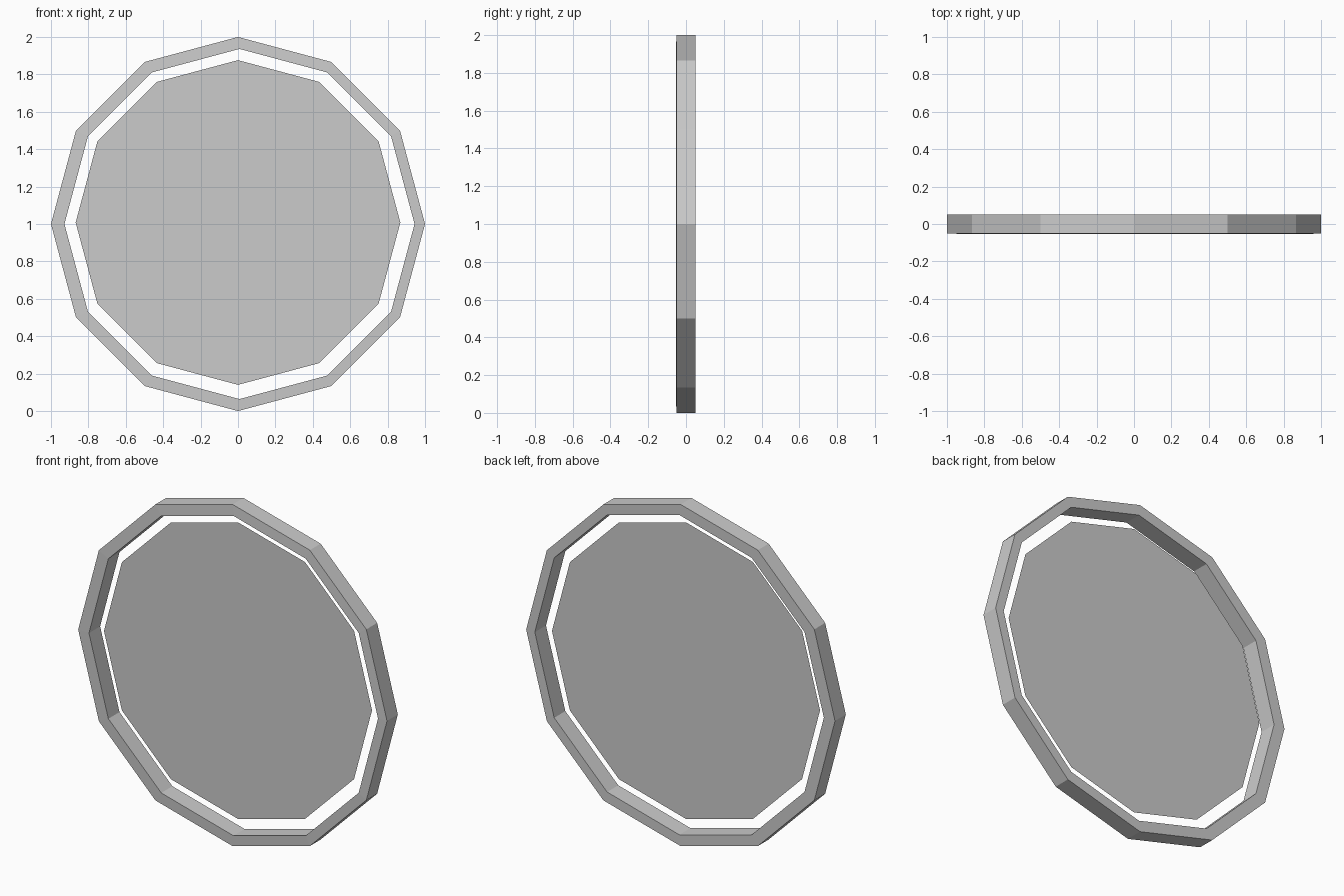
import bpy, bmesh
from math import sin, cos, pi

if "Cube" in bpy.data.objects:
    bpy.data.objects.remove(bpy.data.objects["Cube"])

SIDES = 12


def loop(bm, radius, y, cx=0.0, cz=1.0):
    """Twelve-sided vertex loop facing the front."""
    return [bm.verts.new((cx + radius * sin(2 * pi * i / SIDES), y,
                          cz + radius * cos(2 * pi * i / SIDES)))
            for i in range(SIDES)]


def finish(bm, name):
    bmesh.ops.recalc_face_normals(bm, faces=bm.faces[:])
    mesh = bpy.data.meshes.new(name)
    bm.to_mesh(mesh)
    bm.free()
    obj = bpy.data.objects.new(name, mesh)
    bpy.context.collection.objects.link(obj)
    return obj


# Frame: outer wall, back face, inner wall and slightly raised front face
bm = bmesh.new()
loops = [loop(bm, 1.0, -0.05), loop(bm, 1.0, 0.05),
         loop(bm, 0.936, 0.05, 0.008), loop(bm, 0.936, -0.053, 0.008)]
for k in range(4):
    a, b = loops[k], loops[(k + 1) % 4]
    for i in range(SIDES):
        j = (i + 1) % SIDES
        bm.faces.new((a[i], a[j], b[j], b[i]))
finish(bm, "outer_ring")

# Thin floating panel in the middle of the frame
bm = bmesh.new()
bm.faces.new(loop(bm, 0.868, 0.0, 0.0, 1.008))
finish(bm, "inner_panel")
